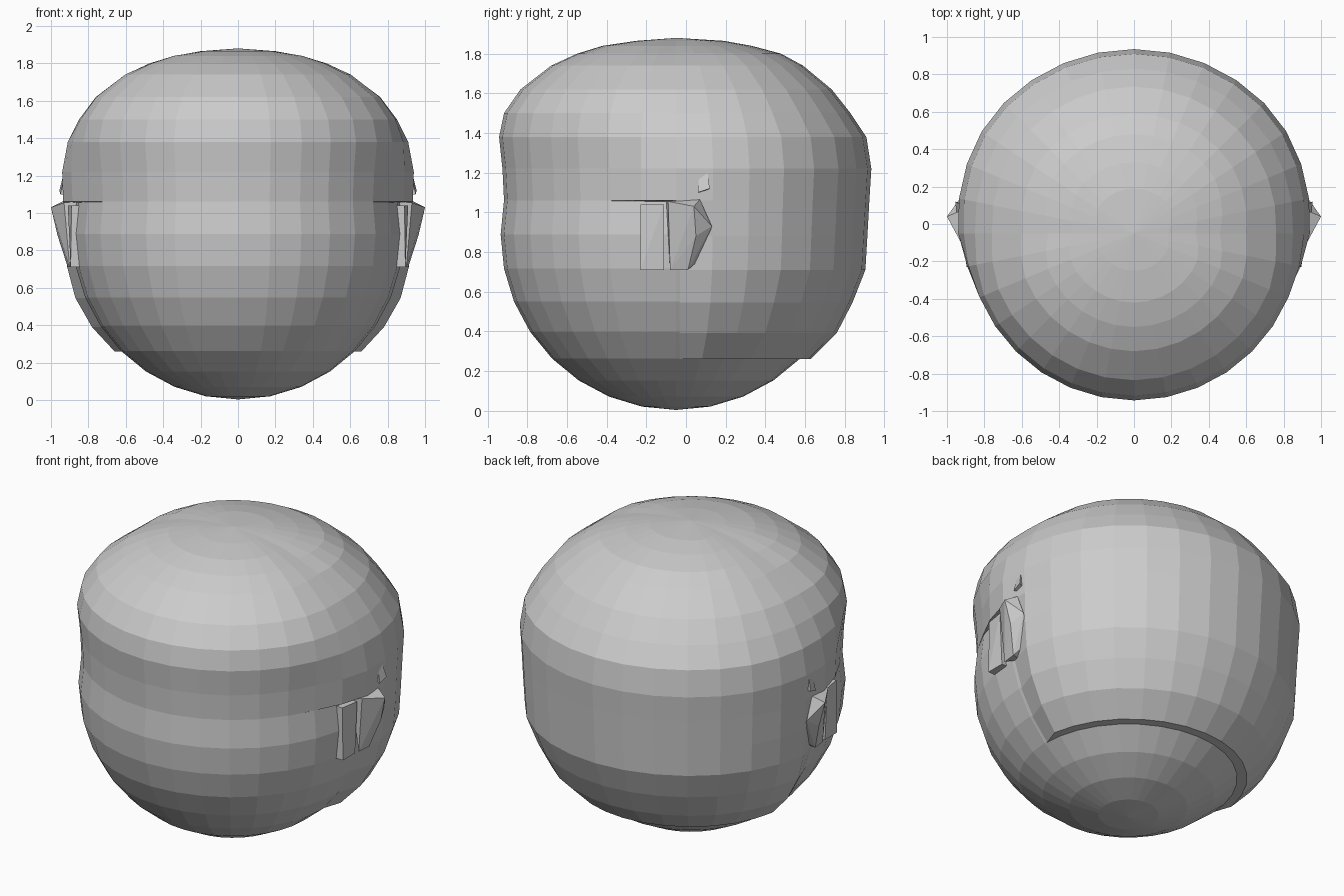
import bpy, bmesh, math

if "Cube" in bpy.data.objects:
    bpy.data.objects.remove(bpy.data.objects["Cube"])

grey = bpy.data.materials.new("light grey")
grey.diffuse_color = (0.6, 0.6, 0.6, 1)
grey.use_nodes = True
grey.node_tree.nodes["Principled BSDF"].inputs["Base Color"].default_value = grey.diffuse_color

CY, CZ, R, N = -0.05, 0.888, 0.885, 32   # head centre, radius, segments


def finish(bm, name):
    bmesh.ops.recalc_face_normals(bm, faces=bm.faces)
    me = bpy.data.meshes.new(name)
    bm.to_mesh(me)
    bm.free()
    me.materials.append(grey)
    ob = bpy.data.objects.new(name, me)
    bpy.context.collection.objects.link(ob)
    return ob


def skull_radius(z):
    return math.sqrt(max(0, R * R - (z - CZ) ** 2))


# head: faceted sphere
bm = bmesh.new()
bmesh.ops.create_uvsphere(bm, u_segments=N, v_segments=16, radius=R)
bmesh.ops.translate(bm, verts=bm.verts, vec=(0, CY, CZ))
finish(bm, "head")

# hair rings: height, then radius at front, side and back
CAP = [(1.06, .868, .935, .975), (1.22, .876, .94, .985), (1.38, .893, .91, .96),
       (1.50, .868, .85, .88), (1.62, .785, .76, .785), (1.74, .63, .60, .64),
       (1.80, .50, .46, .53), (1.84, .37, .33, .38), (1.865, .20, .18, .24)]
BACK = [(.26, .67, .67, .68), (.39, .79, .79, .81), (.545, .885, .885, .89),
        (.71, .92, .92, .955), (.88, .935, .935, .965), CAP[0]]


def hair_radius(ring, a):
    z, front, side, back = ring
    s = math.sin(a)
    if s >= 0:
        return side + (back - side) * min(1, s * 1.6)
    return side + (front - side) * min(1, -s * 2.5)


def hair_vert(bm, r, a, z):
    return bm.verts.new((r * math.cos(a), CY + r * math.sin(a), z))


def bridge(bm, rows, closed):
    for lo, hi in zip(rows, rows[1:]):
        n = len(lo)
        for i in range(n if closed else n - 1):
            j = (i + 1) % n
            bm.faces.new((lo[i], lo[j], hi[j], hi[i]))


# hair cap: closed rings to the crown, with a lip tucked against the head
bm = bmesh.new()
angles = [2 * math.pi * i / N for i in range(N)]
rows = [[hair_vert(bm, .86, a, 1.055) for a in angles]]
rows += [[hair_vert(bm, hair_radius(c, a), a, c[0]) for a in angles] for c in CAP]
bridge(bm, rows, True)
top = bm.verts.new((0, CY, 1.88))
for i in range(N):
    bm.faces.new((rows[-1][i], rows[-1][(i + 1) % N], top))
finish(bm, "hair_cap")

# back hair: half shell that tapers into the head behind each ear
bm = bmesh.new()
half = angles[:N // 2 + 1]
rows = [[hair_vert(bm, skull_radius(.26) - .01, a, .26) for a in half]]
for ring in BACK:
    row = []
    for i, a in enumerate(half):
        edge = i in (0, N // 2)
        r = skull_radius(ring[0]) - .008 if edge and ring[0] < 1 else hair_radius(ring, a)
        row.append(hair_vert(bm, r, a, ring[0]))
    rows.append(row)
bridge(bm, rows, False)
finish(bm, "back_hair")


# ears and sideburn tufts: faceted hulls, mirrored
def hull_pair(name, pts):
    for side, label in ((1, "right"), (-1, "left")):
        bm = bmesh.new()
        for x, y, z in pts:
            bm.verts.new((side * x, y, z))
        res = bmesh.ops.convex_hull(bm, input=bm.verts)
        bmesh.ops.delete(bm, geom=[v for v in bm.verts if not v.link_faces], context='VERTS')
        finish(bm, name + "_" + label)


hull_pair("ear_front", [(.80, -.23, 1.04), (.89, -.23, 1.04), (.82, -.23, .71), (.895, -.23, .71),
                        (.80, -.11, 1.04), (.91, -.11, 1.04), (.82, -.11, .71), (.895, -.11, .71)])
hull_pair("ear_rim", [(.86, -.10, 1.06), (.93, -.09, 1.055), (1.0, .04, 1.03), (.93, .07, 1.065),
                      (.935, .13, .93), (.965, .05, .88), (.91, .01, .71), (.90, -.08, .71),
                      (.86, .09, .78), (.84, 0, .71)])
hull_pair("hair_tuft", [(.89, .08, 1.38), (.95, .06, 1.10), (.955, .12, 1.12), (.85, .09, 1.1)])
